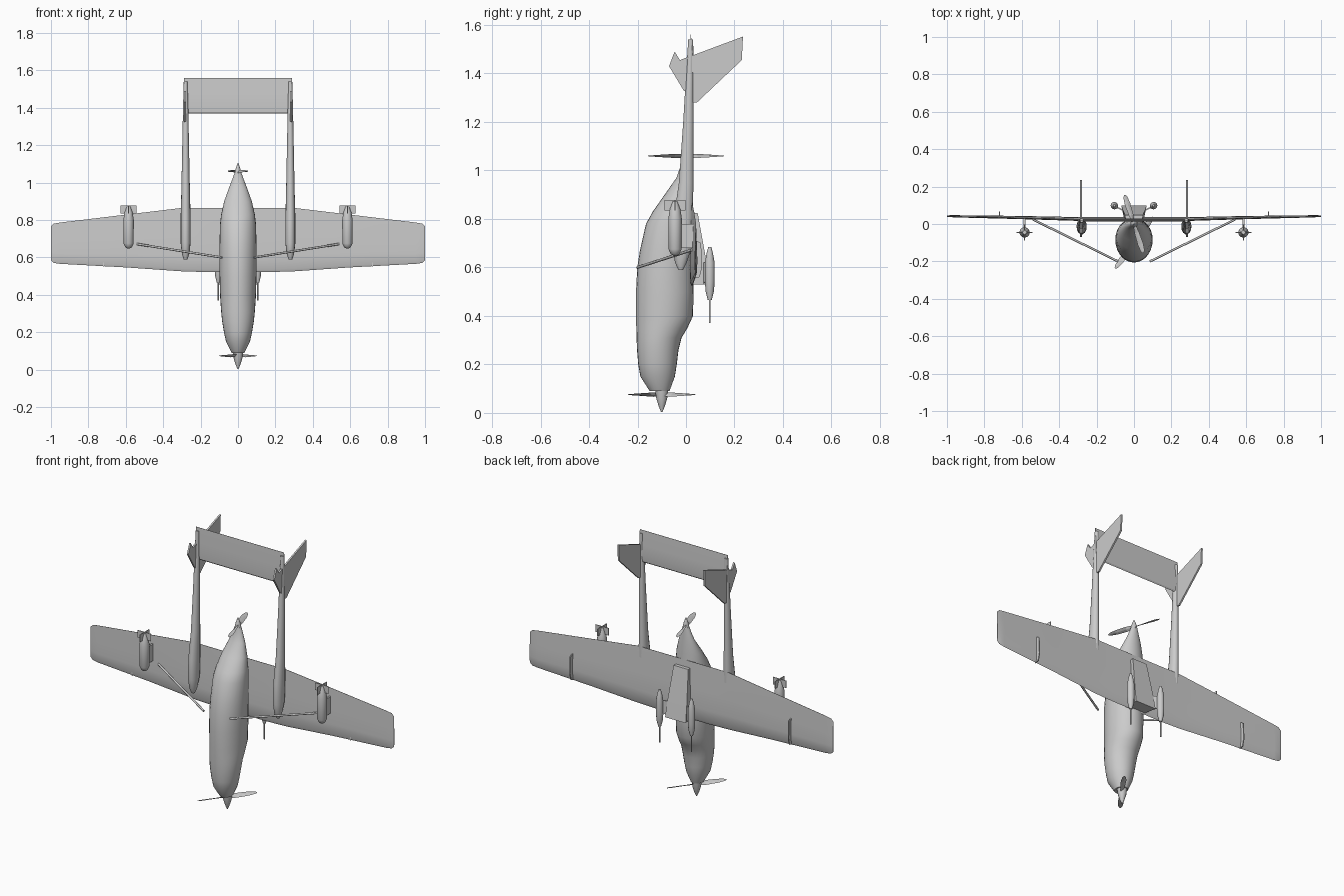
import bpy, bmesh, math
from mathutils import Vector

if "Cube" in bpy.data.objects:
    bpy.data.objects.remove(bpy.data.objects["Cube"])

grey = bpy.data.materials.new("light_grey")
grey.diffuse_color = (0.6, 0.6, 0.6, 1)
grey.use_nodes = True
grey.node_tree.nodes["Principled BSDF"].inputs["Base Color"].default_value = grey.diffuse_color


def finish(name, bm, smooth=None):
    bmesh.ops.recalc_face_normals(bm, faces=bm.faces)
    me = bpy.data.meshes.new(name)
    bm.to_mesh(me)
    bm.free()
    me.materials.append(grey)
    ob = bpy.data.objects.new(name, me)
    bpy.context.collection.objects.link(ob)
    if smooth:
        bpy.ops.object.select_all(action='DESELECT')
        bpy.context.view_layer.objects.active = ob
        ob.select_set(True)
        bpy.ops.object.shade_smooth_by_angle(angle=math.radians(smooth))
    return ob


def loft(name, rings, smooth=None):
    """Skin a list of equal-length point rings and cap both ends."""
    bm = bmesh.new()
    vs = [[bm.verts.new(p) for p in r] for r in rings]
    n = len(vs[0])
    for a, b in zip(vs, vs[1:]):
        for i in range(n):
            j = (i + 1) % n
            bm.faces.new((a[i], a[j], b[j], b[i]))
    bm.faces.new(vs[0])
    bm.faces.new(vs[-1])
    return finish(name, bm, smooth)


def body(name, x, sections, sides=16, smooth=40):
    """Elliptical body along z; sections are (z, half_width, y_min, y_max)."""
    rings = []
    for z, w, y0, y1 in sections:
        c, r = (y0 + y1) / 2, (y1 - y0) / 2
        rings.append([(x + w * math.cos(t), c + r * math.sin(t), z)
                      for t in (2 * math.pi * i / sides for i in range(sides))])
    return loft(name, rings, smooth)


def turned(name, x, y, profile, sides=12):
    return body(name, x, [(z, r, y - r, y + r) for z, r in profile], sides)


def plate(name, x, outline, t):
    """Flat plate in the yz plane with thickness t along x."""
    return loft(name, [[(x + s * t / 2, y, z) for y, z in outline] for s in (-1, 1)])


def rod(name, a, b, r, sides=8):
    a, b = Vector(a), Vector(b)
    q = (b - a).to_track_quat('Z', 'Y')
    ring = [q @ Vector((r * math.cos(2 * math.pi * i / sides),
                        r * math.sin(2 * math.pi * i / sides), 0)) for i in range(sides)]
    return loft(name, [[p + v for v in ring] for p in (a, b)], 50)


def propeller(name, y, z, dx, dy):
    """Two tapered, slightly twisted blades along direction (dx, dy)."""
    d = Vector((dx, dy, 0))
    side = Vector((-dy, dx, 0)).normalized()
    up = Vector((0, 0, 1))
    for s in (-1, 1):
        rings = []
        for f, w, tw in ((0, .010, .9), (.3, .015, .6), (.7, .016, .3), (.92, .011, .2), (1, .004, .2)):
            c = Vector((0, y, z)) + d * f * s
            u = side * math.cos(tw) * s + up * math.sin(tw)
            v = up * math.cos(tw) - side * math.sin(tw) * s
            rings.append([c + u * w, c + v * .002, c - u * w, c - v * .002])
        loft(name, rings)


# Fuselage, spinners and propellers
body("fuselage", 0, [
    (.09, .034, -.150, -.068), (.15, .064, -.188, -.046), (.20, .075, -.197, -.038),
    (.26, .085, -.202, -.031), (.31, .090, -.204, -.018), (.35, .093, -.205, .006),
    (.40, .096, -.206, .029), (.50, .099, -.206, .031), (.60, .100, -.201, .031),
    (.67, .099, -.190, .031), (.78, .096, -.165, .029), (.83, .090, -.137, .027),
    (.90, .074, -.088, .024), (.97, .049, -.039, .021), (1.02, .030, -.022, .018),
    (1.05, .019, -.017, .017)], 28)
turned("nose_spinner", 0, -.1, [(.003, .003), (.03, .014), (.06, .023), (.095, .028)], 14)
turned("tail_spinner", 0, 0, [(1.045, .019), (1.07, .014), (1.09, .007), (1.105, .001)], 14)
propeller("front_propeller", -.1, .075, .1, .137)
propeller("rear_propeller", 0, 1.06, .05, -.155)

# Wing: stations of (x, leading z, trailing z, centre y, half thickness)
half = [(.17, .522, .865, .024, .013), (.30, .526, .865, .025, .012), (.60, .547, .829, .033, .010),
        (.95, .566, .787, .040, .007), (.985, .571, .781, .041, .006), (1.0, .586, .766, .041, .003)]
stations = [(-x, *r) for x, *r in reversed(half)] + half
section = [(0, 0), (.04, .6), (.25, 1), (.55, .7), (1, .08), (1, -.08), (.55, -.5), (.25, -.7), (.04, -.5)]
loft("wing", [[(x, c + h * k, z0 + (z1 - z0) * f) for f, k in section]
              for x, z0, z1, c, h in stations], 25)

# Horizontal tail between the booms
loft("tailplane", [[(x, .02 + .009 * k, 1.37 + .19 * f) for f, k in section] for x in (-.29, .29)], 25)

# Raised fairing on the wing centre
loft("centre_fairing", [
    [(-.052, .02, .53), (.052, .02, .53), (.068, .100, .53), (-.068, .100, .53)],
    [(-.052, .02, .62), (.052, .02, .62), (.064, .085, .62), (-.064, .085, .62)],
    [(-.045, .02, .825), (.045, .02, .825), (.048, .048, .825), (-.048, .048, .825)]])

for s in (-1, 1):
    # Tail boom with upper and lower fins
    x = .28 * s
    body("tail_boom", x, [
        (.590, .010, -.032, -.012), (.62, .020, -.046, .004), (.68, .027, -.056, .024),
        (.80, .027, -.052, .030), (.95, .023, -.030, .031), (1.20, .018, -.012, .031),
        (1.40, .014, .000, .031), (1.54, .010, .009, .030)], 14)
    plate("upper_fin", .283 * s, [(.01, 1.468), (.235, 1.552), (.23, 1.455), (.045, 1.28), (.01, 1.28)], .010)
    plate("lower_fin", .283 * s, [(.02, 1.473), (-.025, 1.455), (-.047, 1.49), (-.07, 1.43), (-.01, 1.33), (.02, 1.31)], .010)

    # Wing strut
    rod("wing_strut", (.085 * s, -.20, .60), (.54 * s, .024, .672), .006)

    # Underwing store with pylon and crossed tail fins
    x, y = .585 * s, -.045
    turned("wing_store", x, y, [(.648, .006), (.655, .018), (.675, .027), (.80, .028), (.84, .022), (.872, .010)])
    plate("store_pylon", x, [(-.03, .68), (.032, .68), (.032, .78), (-.03, .78)], .010)
    for k in (0, 1):
        ax = Vector((1 - k, k, 0))
        n = Vector((k, 1 - k, 0)) * .002
        c = Vector((x, y, 0))
        quad = [(-.043, .835), (.043, .835), (.043, .878), (-.043, .878)]
        loft("store_fin", [[c + ax * u + Vector((0, 0, z)) + n * q for u, z in quad] for q in (-1, 1)])

    # Wing fence
    plate("wing_fence", .72 * s, [(.03, .553), (.056, .56), (.066, .60), (.062, .70), (.035, .715)], .006)

    # Pod, barrel and bracket above the wing centre
    x, y = .105 * s, .098
    turned("top_pod", x, y, [(.465, .008), (.50, .017), (.54, .020), (.62, .020), (.66, .013), (.685, .006)])
    rod("pod_barrel", (x, y, .37), (x, y, .48), .004)
    loft("pod_bracket", [[(a * s, b + q, z) for a, b, z in
                          ((.05, .07, .53), (.105, .095, .55), (.105, .095, .62), (.05, .07, .62))]
                         for q in (-.004, .004)])
